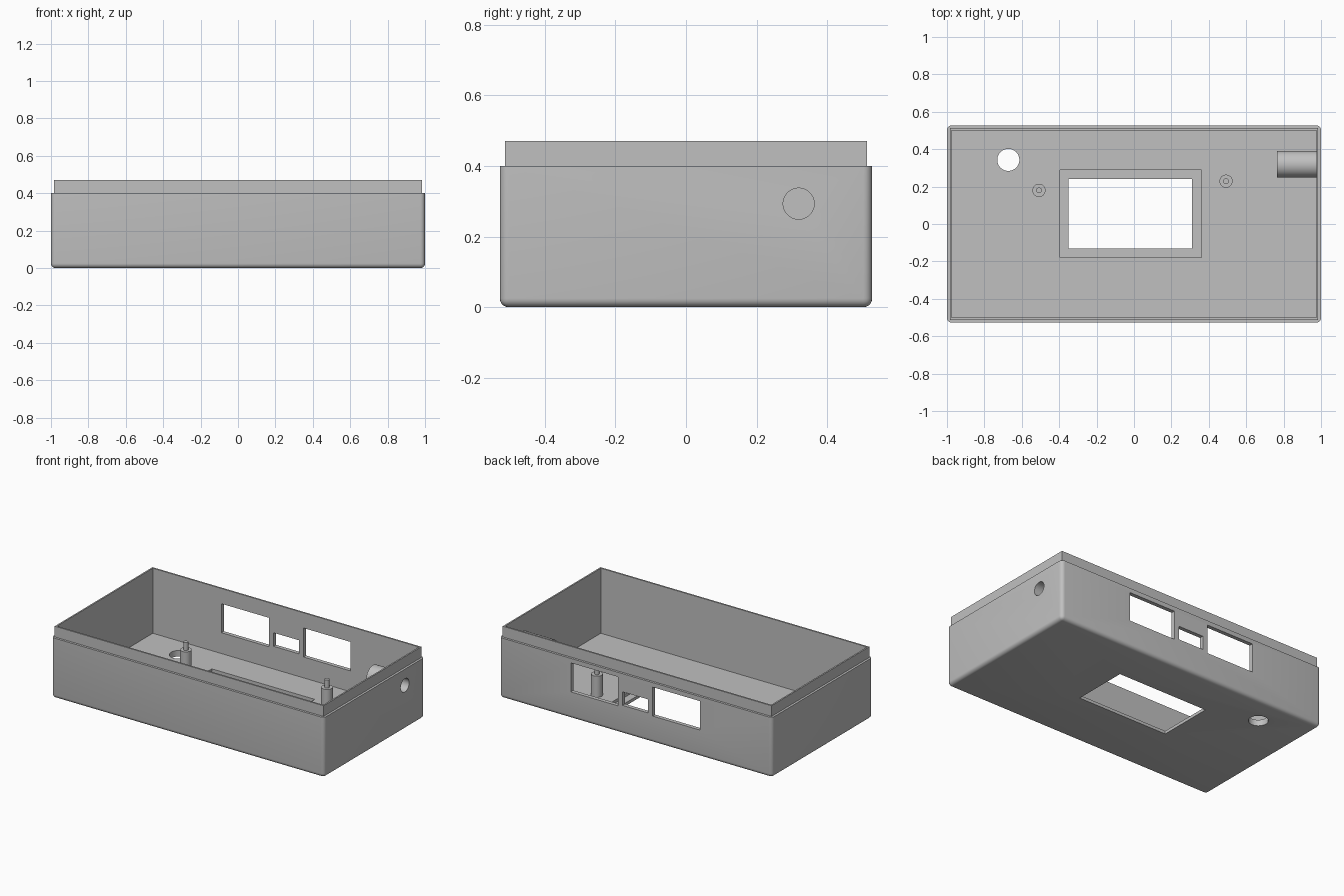
import bpy
import bmesh
from math import radians
from mathutils import Matrix, Vector

if "Cube" in bpy.data.objects:
    bpy.data.objects.remove(bpy.data.objects["Cube"], do_unlink=True)

grey = bpy.data.materials.new("plain_grey")
grey.use_nodes = True
grey.diffuse_color = (0.53, 0.53, 0.53, 1)
grey.node_tree.nodes["Principled BSDF"].inputs["Base Color"].default_value = grey.diffuse_color


def finish(name, bm):
    mesh = bpy.data.meshes.new(name)
    bm.to_mesh(mesh)
    bm.free()
    mesh.materials.append(grey)
    obj = bpy.data.objects.new(name, mesh)
    bpy.context.collection.objects.link(obj)
    return obj


def box(name, x, y, z, round_edges=0):
    """Box from (min, max) pairs; optionally round every edge but the top rim."""
    bm = bmesh.new()
    bmesh.ops.create_cube(bm, size=1)
    for v in bm.verts:
        v.co = Vector([a + (b - a) * (c + 0.5) for c, (a, b) in zip(v.co, (x, y, z))])
    if round_edges:
        edges = [e for e in bm.edges if min(v.co.z for v in e.verts) < z[1] - 0.01]
        bmesh.ops.bevel(bm, geom=edges, offset=round_edges, segments=5,
                        profile=0.5, affect='EDGES')
    return finish(name, bm)


def cylinder(name, center, radius, length, along_x=False):
    bm = bmesh.new()
    turn = Matrix.Rotation(radians(90), 4, 'Y') if along_x else Matrix()
    bmesh.ops.create_cone(bm, cap_ends=True, segments=48, radius1=radius, radius2=radius,
                          depth=length, matrix=Matrix.Translation(center) @ turn)
    return finish(name, bm)


def combine(target, tool, operation):
    """Apply a boolean and discard the tool."""
    mod = target.modifiers.new("combine", 'BOOLEAN')
    mod.operation = operation
    mod.solver = 'EXACT'
    mod.object = tool
    bpy.context.view_layer.objects.active = target
    bpy.ops.object.modifier_apply(modifier=mod.name)
    bpy.data.objects.remove(tool, do_unlink=True)


def smooth(obj):
    bpy.ops.object.select_all(action='DESELECT')
    obj.select_set(True)
    bpy.context.view_layer.objects.active = obj
    bpy.ops.object.shade_smooth_by_angle(angle=radians(30))


FLOOR = 0.04

# Open shell with a stepped rim
case = box("case_shell", (-1, 1), (-0.527, 0.527), (0, 0.4), 0.025)
combine(case, box("rim", (-0.985, 0.985), (-0.512, 0.512), (0.3, 0.471)), 'UNION')
combine(case, box("cavity", (-0.975, 0.975), (-0.501, 0.501), (FLOOR, 0.6)), 'DIFFERENCE')

# Side socket tube and its bore
combine(case, cylinder("tube", (0.875, 0.319, 0.293), 0.071, 0.22, True), 'UNION')
combine(case, cylinder("bore", (0.9, 0.319, 0.293), 0.044, 0.5, True), 'DIFFERENCE')

# Floor window with a recessed ledge, and a round floor hole
combine(case, box("ledge", (-0.395, 0.36), (-0.18, 0.29), (0.02, 0.1)), 'DIFFERENCE')
combine(case, box("window", (-0.35, 0.31), (-0.13, 0.24), (-0.1, 0.1)), 'DIFFERENCE')
combine(case, cylinder("round_hole", (-0.672, 0.343, 0), 0.059, 0.2), 'DIFFERENCE')

# Connector openings in the back wall
for x, z in (((0.13, 0.475), (0.178, 0.37)),
             ((-0.09, 0.095), (0.19, 0.28)),
             ((-0.473, -0.125), (0.178, 0.37))):
    combine(case, box("port", x, (0.45, 0.6), z), 'DIFFERENCE')
smooth(case)

# Board posts with locating pins
for side, x, y in (("right", -0.508, 0.18), ("left", 0.492, 0.229)):
    post = cylinder(f"{side}_post", (x, y, 0.107), 0.035, 0.146)
    combine(post, cylinder("pin", (x, y, 0.19), 0.015, 0.084), 'UNION')
    smooth(post)
